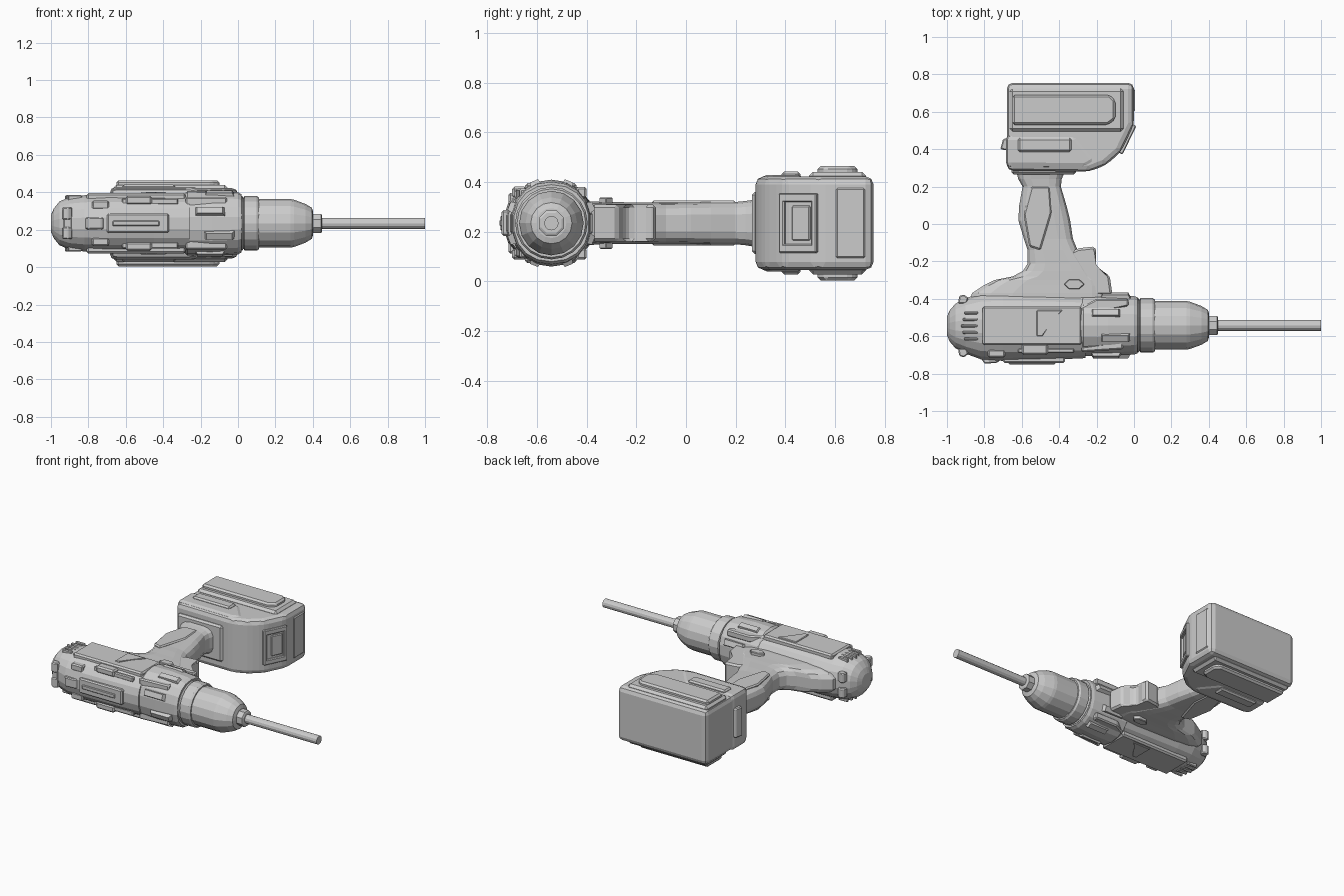
import bpy, bmesh
from math import sin, cos, pi
from mathutils import Matrix, Vector

if "Cube" in bpy.data.objects:
    bpy.data.objects.remove(bpy.data.objects["Cube"])

ZC = 0.234      # height of the symmetry plane
AX = -0.542     # y of the drill axis


def finish(name, bm):
    bmesh.ops.recalc_face_normals(bm, faces=bm.faces)
    me = bpy.data.meshes.new(name)
    bm.to_mesh(me)
    bm.free()
    ob = bpy.data.objects.new(name, me)
    bpy.context.collection.objects.link(ob)
    return ob


def loft(name, axis, sections, sides=16, power=2.0, phase=0.0):
    """Skin superellipse rings: (station, centre, half width, half height)."""
    bm = bmesh.new()
    rings = []
    for s, c, ru, rz in sections:
        ring = []
        for i in range(sides):
            t = 2 * pi * (i + phase) / sides
            u, v = [(1 if k > 0 else -1) * abs(k) ** (2 / power) for k in (cos(t), sin(t))]
            a, b = c + ru * u, ZC + rz * v
            ring.append(bm.verts.new((s, a, b) if axis == 'x' else (a, s, b)))
        rings.append(ring)
    for r0, r1 in zip(rings, rings[1:]):
        for i in range(sides):
            j = (i + 1) % sides
            bm.faces.new((r0[i], r0[j], r1[j], r1[i]))
    bm.faces.new(rings[0])
    bm.faces.new(rings[-1])
    return finish(name, bm)


def add_prism(bm, pts, z0, z1, bevel=0.0, seg=1):
    """Extrude an xy outline between two heights and chamfer it."""
    lo = [bm.verts.new((x, y, z0)) for x, y in pts]
    hi = [bm.verts.new((x, y, z1)) for x, y in pts]
    n = len(pts)
    fs = [bm.faces.new(lo[::-1]), bm.faces.new(hi)]
    fs += [bm.faces.new((lo[i], lo[(i + 1) % n], hi[(i + 1) % n], hi[i])) for i in range(n)]
    if bevel:
        edges = list({e for f in fs for e in f.edges})
        bmesh.ops.bevel(bm, geom=edges, offset=bevel, segments=seg, profile=0.5, affect='EDGES')


def prism(name, pts, h0, h1, bevel=0.0, seg=1, pair=False):
    """Prism at offsets h0..h1 from the symmetry plane, optionally mirrored."""
    bm = bmesh.new()
    add_prism(bm, pts, ZC + h0, ZC + h1, bevel, seg)
    if pair:
        add_prism(bm, pts, ZC - h1, ZC - h0, bevel, seg)
    return finish(name, bm)


def rect(x0, x1, y0, y1):
    return [(x0, y0), (x1, y0), (x1, y1), (x0, y1)]


# Motor housing
loft("motor_housing", 'x', [
    (-1.0, -.545, .05, .045), (-.985, -.545, .085, .08), (-.955, -.545, .12, .118),
    (-.90, -.545, .15, .143), (-.82, -.547, .178, .152), (-.70, -.548, .186, .156),
    (-.45, -.548, .18, .156), (-.26, -.547, .172, .156)], 20, 2.3, .5)
# Gearbox, torque collar and chuck
loft("gearbox", 'x', [(-.29, AX, .155, .155), (-.27, AX, .166, .172), (-.14, AX, .165, .175),
                      (0, AX, .158, .166), (.02, AX, .152, .155)], 18, 2.2, .5)
loft("torque_collar", 'x', [(0, AX, .142, .142), (.022, AX, .146, .146), (.03, AX, .136, .136),
                            (.035, AX, .146, .146), (.1, AX, .146, .146), (.112, AX, .138, .138)], 20)
loft("chuck", 'x', [(.1, AX, .13, .13), (.28, AX, .13, .13), (.30, AX, .126, .126),
                    (.36, AX, .104, .104), (.395, AX, .083, .083), (.402, AX, .06, .06)], 16)
loft("chuck_nose", 'x', [(.39, AX, .055, .055), (.445, AX, .055, .055), (.45, AX, .045, .045)], 8, 2, .5)
loft("drill_bit", 'x', [(.44, AX, .029, .029), (1.0, AX, .029, .029)], 12)

# Grip lugs around the gearbox
bm = bmesh.new()
for k in range(8):
    m = Matrix.Translation((-.10 - .05 * (k % 2), AX, ZC)) @ Matrix.Rotation(pi / 4 * (k + .5), 4, 'X') \
        @ Matrix.Translation((0, 0, .168))
    g = bmesh.ops.create_cube(bm, size=1, matrix=m @ Matrix.Diagonal((.17, .05, .032, 1)))
    top = [v for v in g['verts'] if (m.inverted() @ v.co).z > 0]
    for v in top:
        p = m.inverted() @ v.co
        v.co = m @ Vector((p.x * .8, p.y * .7, p.z))
finish("gearbox_lugs", bm)

# Raised side panels, ribs and trim on the housing
prism("side_panels", rect(-.81, -.28, -.648, -.44), .12, .161, .01, pair=True)
prism("panel_accents", [(-.52, -.46), (-.38, -.46), (-.44, -.52), (-.49, -.60), (-.52, -.60)],
      .15, .167, .004, pair=True)
prism("upper_trim", [(-.33, -.47), (-.2, -.40), (-.03, -.40), (-.03, -.44), (-.2, -.46), (-.26, -.52)],
      .10, .146, .008, pair=True)
prism("lower_trim", [(-.28, -.655), (-.12, -.65), (-.06, -.62), (-.06, -.67), (-.28, -.685)],
      .09, .14, .008, pair=True)
prism("side_strips", rect(-.62, -.32, -.69, -.665), .10, .134, .006, pair=True)
bm = bmesh.new()
for k in range(5):
    y = -.615 + k * .035
    for s in (-1, 1):
        h = sorted((ZC + s * .10, ZC + s * .151))
        add_prism(bm, rect(-.925 + .008 * abs(k - 2), -.835, y - .008, y + .008), *h, .005)
finish("vent_ribs", bm)

# Underside plate, clips and rear screws
prism("underside_plate", rect(-.70, -.37, -.742, -.70), -.052, .052, .008)
prism("underside_slot", rect(-.67, -.42, -.75, -.72), -.014, .014, .004)
prism("underside_wedge", [(-.83, -.70), (-.80, -.747), (-.73, -.742), (-.69, -.70)], -.032, .032, .006)
prism("underside_clips", rect(-.60, -.46, -.70, -.64), .10, .147, .01, pair=True)
prism("small_clips", rect(-.78, -.69, -.715, -.67), .075, .122, .008, pair=True)
prism("rear_vent", rect(-.935, -.885, -.70, -.66), -.045, .045, .008)
bm = bmesh.new()
for y, s in ((-.405, 1), (-.685, -1)):
    add_prism(bm, [(-.94, y - .02 * s), (-.895, y - .02 * s), (-.885, y + .01 * s),
                   (-.91, y + .028 * s), (-.935, y + .02 * s)], ZC + .02, ZC + .085, .006)
    add_prism(bm, [(-.94, y - .02 * s), (-.895, y - .02 * s), (-.885, y + .01 * s),
                   (-.91, y + .028 * s), (-.935, y + .02 * s)], ZC - .085, ZC - .02, .006)
finish("rear_screws", bm)

# Handle: rings along y given by rear and front x
grip = [(-.46, -.90, -.11, .088), (-.37, -.87, -.12, .088), (-.33, -.81, -.13, .086), (-.30, -.75, -.15, .085),
        (-.28, -.65, -.19, .085), (-.25, -.595, -.22, .085), (-.21, -.57, -.25, .084), (-.14, -.57, -.30, .084),
        (-.08, -.59, -.325, .082), (.02, -.62, -.34, .084), (.10, -.615, -.36, .086), (.20, -.597, -.39, .086),
        (.24, -.62, -.385, .09), (.30, -.635, -.36, .10)]
loft("handle", 'y', [(y, (a + b) / 2, (b - a) / 2, h) for y, a, b, h in grip], 16, 3.6, .5)
prism("grip_pads", [(-.56, -.12), (-.50, -.14), (-.44, .06), (-.45, .20), (-.55, .20), (-.59, .05)],
      .07, .091, .008, pair=True)
# Trigger and direction selector
prism("trigger", [(-.36, -.16), (-.30, -.13), (-.21, -.12), (-.20, -.15), (-.215, -.22), (-.19, -.25),
                  (-.13, -.275), (-.115, -.38), (-.34, -.38)], -.074, .074, .012)
loft_pts = [(-.32 + .055 * cos(k * pi / 3), -.322 + .03 * sin(k * pi / 3)) for k in range(6)]
prism("direction_selector", loft_pts, -.104, .104, .004)

# Battery foot and pack
foot = [(-.68, .285), (-.24, .28), (-.15, .315), (-.07, .385), (0, .53), (0, .755), (-.68, .755)]
prism("battery_pack", foot, -.188, .188, .032, 2)
prism("foot_shell", [(-.685, .30), (-.26, .295), (-.19, .335), (-.31, .48), (-.685, .48)],
      -.194, .194, .03, 2)
prism("foot_collar", rect(-.655, -.31, .265, .31), -.125, .125, .012)
# Stepped pads on both sides
prism("foot_pads", rect(-.62, -.335, .385, .46), .17, .207, .01, pair=True)
prism("pack_pads_outer", rect(-.665, -.055, .495, .725), .16, .206, .016, pair=True)
prism("pack_pads_inner", [(-.65, .53), (-.14, .53), (-.10, .56), (-.10, .66), (-.13, .69), (-.65, .69)],
      .18, .23, .012, pair=True)
prism("rear_hook", [(-.66, .46), (-.70, .455), (-.715, .40), (-.69, .395), (-.66, .40)], -.10, .10, .006)
prism("front_panel", rect(-.05, .006, .60, .725), -.145, .145, .01)


# Release latch frame on the sloping front face
def slope(s0, s1, d):
    a, b = Vector((-.07, .385)), Vector((0, .53))
    n = Vector((.90, -.435))
    return [tuple(a.lerp(b, s) + n * k) for s, k in ((s0, -.02), (s0, d), (s1, d), (s1, -.02))]


bm = bmesh.new()
for s0, s1, z0, z1 in ((-.05, .10, -.12, .12), (.85, 1.0, -.12, .12), (-.05, 1, -.12, -.085), (-.05, 1, .085, .12)):
    add_prism(bm, slope(s0, s1, .014), ZC + z0, ZC + z1, .005)
add_prism(bm, slope(.3, .8, .008), ZC - .07, ZC + .07, .005)
finish("release_latch", bm)
